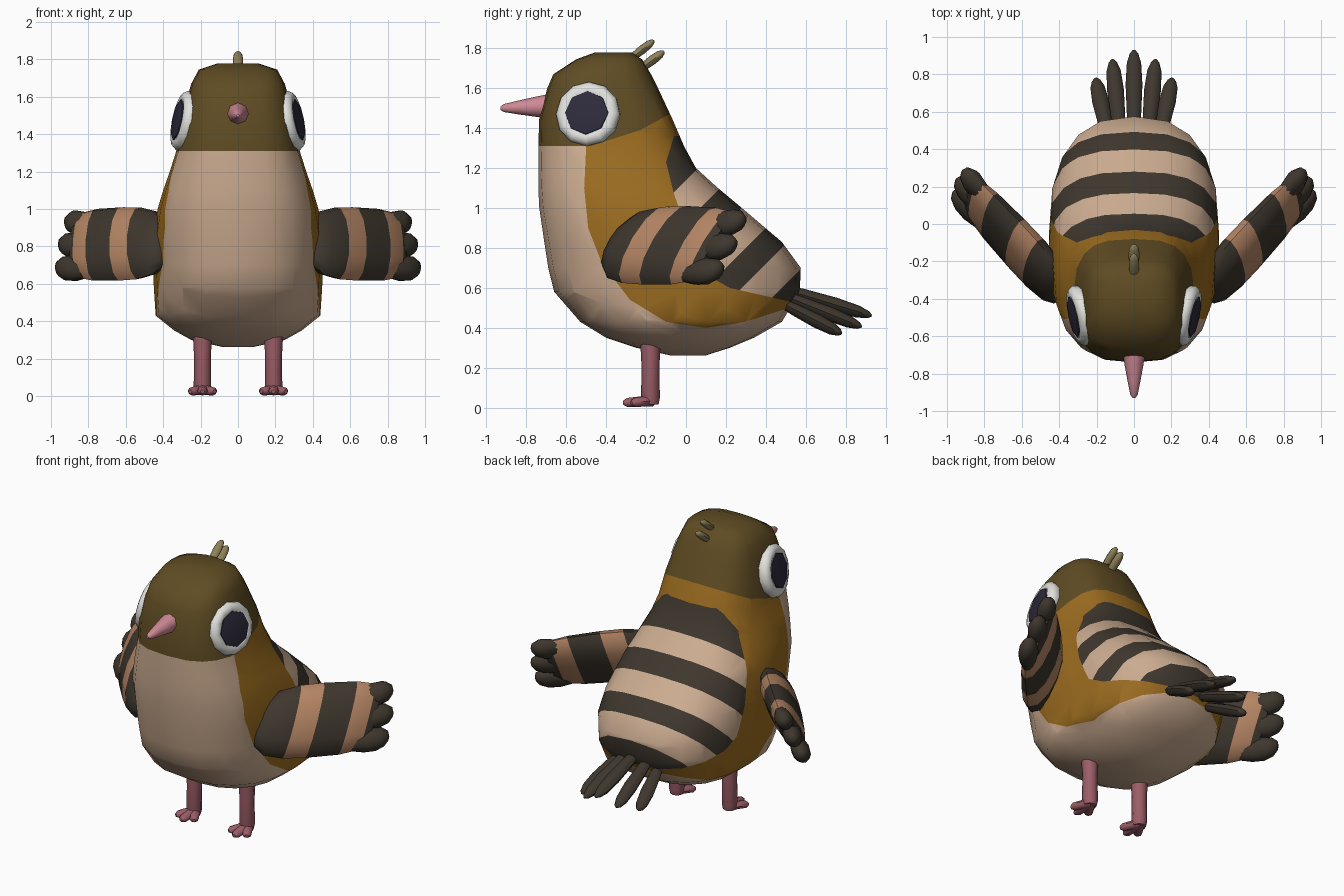
import bpy, bmesh, math
from mathutils import Vector

if "Cube" in bpy.data.objects:
    bpy.data.objects.remove(bpy.data.objects["Cube"])


def material(name, rgb):
    m = bpy.data.materials.new(name)
    m.diffuse_color = (*rgb, 1)
    m.use_nodes = True
    m.node_tree.nodes["Principled BSDF"].inputs["Base Color"].default_value = m.diffuse_color
    return m


CREAM = material("cream", (0.60, 0.41, 0.28))
OLIVE = material("olive", (0.115, 0.072, 0.017))
GOLD = material("gold", (0.33, 0.15, 0.014))
DARK = material("dark_brown", (0.048, 0.038, 0.027))
TAN = material("tan", (0.47, 0.24, 0.13))
PINK = material("beak_pink", (0.62, 0.25, 0.30))
ROSE = material("leg_rose", (0.33, 0.11, 0.135))
WHITE = material("eye_white", (0.75, 0.75, 0.72))
PUPIL = material("pupil", (0.027, 0.024, 0.045))
CREST = material("crest_olive", (0.27, 0.22, 0.10))


def finish(name, bm, mats, angle=50):
    bmesh.ops.recalc_face_normals(bm, faces=bm.faces)
    me = bpy.data.meshes.new(name)
    bm.to_mesh(me)
    bm.free()
    for m in mats:
        me.materials.append(m)
    ob = bpy.data.objects.new(name, me)
    bpy.context.collection.objects.link(ob)
    bpy.ops.object.select_all(action='DESELECT')
    ob.select_set(True)
    bpy.context.view_layer.objects.active = ob
    bpy.ops.object.shade_smooth_by_angle(angle=math.radians(angle))
    return ob


def loft(rings, bands=None):
    """Skin a list of point rings and cap both ends; bands gives a material per gap."""
    bm = bmesh.new()
    vs = [[bm.verts.new(p) for p in r] for r in rings]
    n = len(rings[0])
    for k in range(len(vs) - 1):
        for i in range(n):
            j = (i + 1) % n
            f = bm.faces.new((vs[k][i], vs[k][j], vs[k + 1][j], vs[k + 1][i]))
            f.material_index = bands[k] if bands else 0
    for end, k in ((vs[0], 0), (vs[-1], -1)):
        f = bm.faces.new(end)
        f.material_index = bands[k] if bands else 0
    return bm


def spindle(name, p0, p1, profile, mat, segs=8, side=Vector((1, 0, 0)), flat=1.0):
    """Round shape along p0-p1 from (fraction, radius) pairs; flat scales across side."""
    p0, p1 = Vector(p0), Vector(p1)
    d = (p1 - p0).normalized()
    u = (side - d * side.dot(d)).normalized()
    v = d.cross(u)
    rings = []
    for t, r in profile:
        c = p0.lerp(p1, t)
        rings.append([c + u * r * math.cos(a) + v * r * flat * math.sin(a)
                      for a in (2 * math.pi * i / segs for i in range(segs))])
    return finish(name, loft(rings), [mat])


def inside(p, poly):
    hit = False
    for (y0, z0), (y1, z1) in zip(poly, poly[1:] + poly[:1]):
        if (z0 > p.z) != (z1 > p.z) and p.y < (y1 - y0) * (p.z - z0) / (z1 - z0) + y0:
            hit = not hit
    return hit


def cut(bm, a, b):
    """Cut the surface along a side-on line from a to b, only near that line."""
    (y0, y1), (z0, z1) = sorted((a[0], b[0])), sorted((a[1], b[1]))
    e = 0.002
    faces = [f for f in bm.faces
             if max(v.co.y for v in f.verts) > y0 - e and min(v.co.y for v in f.verts) < y1 + e
             and max(v.co.z for v in f.verts) > z0 - e and min(v.co.z for v in f.verts) < z1 + e]
    edges = {x for f in faces for x in f.edges}
    verts = {x for f in faces for x in f.verts}
    bmesh.ops.bisect_plane(bm, geom=faces + list(edges) + list(verts), dist=1e-4,
                           plane_co=(0, a[0], a[1]), plane_no=(0, a[1] - b[1], b[0] - a[0]))


# Body and head: horizontal slices (height, front, back, half width, squareness)
SLICES = [(0.262, -0.08, 0.10, 0.08, 2.3), (0.30, -0.25, 0.22, 0.25, 2.4),
          (0.35, -0.40, 0.34, 0.34, 2.4), (0.43, -0.53, 0.48, 0.44, 2.5),
          (0.58, -0.66, 0.57, 0.45, 2.5), (0.70, -0.69, 0.575, 0.455, 2.5),
          (0.83, -0.71, 0.48, 0.455, 2.5), (1.00, -0.735, 0.28, 0.43, 2.6),
          (1.10, -0.74, 0.16, 0.40, 2.6), (1.20, -0.74, 0.05, 0.365, 2.7),
          (1.31, -0.74, -0.01, 0.33, 2.8), (1.45, -0.735, -0.07, 0.305, 3),
          (1.60, -0.695, -0.14, 0.27, 3), (1.67, -0.665, -0.175, 0.25, 3),
          (1.745, -0.55, -0.22, 0.21, 3), (1.778, -0.46, -0.27, 0.11, 2.5)]
rings = []
for z, yf, yb, w, n in SLICES:
    ring = []
    for i in range(20):
        c, s = math.cos(math.pi * i / 10), math.sin(math.pi * i / 10)
        ring.append((w * math.copysign(abs(c) ** (2 / n), c),
                     (yf + yb) / 2 + (yb - yf) / 2 * math.copysign(abs(s) ** (2 / n), s), z))
    rings.append(ring)
bm = loft(rings)

# Plumage areas as side-on outlines
HEAD = [(-1, 1.31), (-0.48, 1.31), (-0.23, 1.39), (0.1, 1.57), (0.1, 2), (-1, 2)]
BELLY = [(-1, 1.31), (-0.5, 1.31), (-0.51, 1.1), (-0.49, 0.9), (-0.42, 0.72), (-0.28, 0.54),
         (-0.1, 0.43), (0.1, 0.40), (0.3, 0.43), (0.7, 0.56), (0.7, 0), (-1, 0)]
SADDLE = [(0.4, 1.36), (-0.06, 1.36), (-0.1, 1.23), (-0.06, 1.07), (0.02, 0.85), (0.11, 0.66),
          (0.22, 0.60), (0.7, 0.49), (1.2, 0.6)]
STRIPES = [-1.14, -0.93, -0.72, -0.50, -0.32, -0.12]
for poly, count in ((HEAD, 3), (BELLY, 9), (SADDLE, 7)):
    for a, b in zip(poly[:count], poly[1:count + 1]):
        cut(bm, a, b)
for k in STRIPES:
    cut(bm, (k + 0.45, 0.45), (k + 1.4, 1.4))
for f in bm.faces:
    p = f.calc_center_median()
    if inside(p, HEAD):
        f.material_index = 1
    elif inside(p, BELLY):
        f.material_index = 0
    elif inside(p, SADDLE):
        f.material_index = 0 if sum(p.y - p.z > k for k in STRIPES) % 2 else 3
    else:
        f.material_index = 2
finish("body", bm, [CREAM, OLIVE, GOLD, DARK], 60)

# Beak
spindle("beak", (0, -0.68, 1.51), (0, -0.93, 1.50),
        [(0, 0.062), (0.3, 0.05), (0.65, 0.034), (0.93, 0.02), (1, 0.008)], PINK)

# Crest and tail feathers
PLUME = [(0, 0.6), (0.25, 0.85), (0.6, 1), (0.85, 0.85), (0.96, 0.5), (1, 0.15)]


def plume(name, p0, p1, r, mat, flat=0.8):
    spindle(name, p0, p1, [(t, r * k) for t, k in PLUME], mat, flat=flat)


plume("crest_upper", (0, -0.30, 1.73), (0, -0.16, 1.84), 0.028, CREST)
plume("crest_lower", (0, -0.25, 1.68), (0, -0.11, 1.785), 0.03, CREST)
TAIL = [(0, 0.0, 0.93, 0.60, 0.46), (0.075, 0.115, 0.88, 0.57, 0.405), (0.14, 0.205, 0.78, 0.53, 0.37)]
for x0, x1, y1, z0, z1 in TAIL:
    for s in ((1, -1) if x0 else (1,)):
        plume("tail_feather", (s * x0, 0.47, z0), (s * x1, y1, z1), 0.045, DARK)

for s in (1, -1):
    # Wing: slanted slices running out and back, with striped bands
    def wing_point(t, h, w):
        """t along the wing, h up its height, w through its thickness."""
        t += 0.35 * h
        n = w * 0.92 - h * 0.42
        return Vector((s * (0.40 + 0.687 * t + 0.727 * n),
                       -0.345 + 0.727 * t - 0.687 * n,
                       0.82 + 0.92 * h + 0.40 * w - 0.02 * t))

    def wing_rings(sections, h0=0):
        return [[wing_point(t, h0 + hh * math.sin(a), ww * math.cos(a))
                 for a in (math.pi * i / 6 for i in range(12))] for t, hh, ww in sections]

    sections = [(-0.025, 0.06, 0.03), (0.0, 0.13, 0.06), (0.07, 0.185, 0.085), (0.19, 0.21, 0.095),
                (0.33, 0.215, 0.09), (0.53, 0.21, 0.075), (0.645, 0.19, 0.06), (0.69, 0.16, 0.04)]
    finish("wing", loft(wing_rings(sections), [0, 0, 0, 1, 0, 1, 0]), [DARK, TAN])
    for h0, tip in ((0.13, 0.765), (0, 0.80), (-0.135, 0.81)):
        feather = [(0.60, 0.06, 0.04), (0.68, 0.072, 0.055), (tip - 0.06, 0.068, 0.052),
                   (tip - 0.015, 0.045, 0.035), (tip, 0.015, 0.012)]
        finish("wing_feather", loft(wing_rings(feather, h0)), [DARK])

    # Eye: rounded white rim with an eight-sided pupil
    c, d = Vector((s * 0.288, -0.49, 1.47)), Vector((s, -0.22, 0.2)).normalized()
    up = Vector((0, 0, 1))
    spindle("eye_white", c - d * 0.05, c + d * 0.05,
            [(0, 0.14), (0.3, 0.16), (0.6, 0.163), (0.82, 0.148), (0.9, 0.125), (0.85, 0.11)],
            WHITE, 12, up)
    spindle("pupil", c + d * 0.03, c + d * 0.044, [(0, 0.112), (0.8, 0.11), (1, 0.10)], PUPIL, 8, up)

    # Leg and three-toed foot
    spindle("leg", (s * 0.19, -0.178, 0.015), (s * 0.19, -0.178, 0.34),
            [(0, 0.04), (0.1, 0.047), (0.6, 0.045), (0.9, 0.05), (1, 0.05)], ROSE)
    for dx, y in ((-0.065, -0.275), (0, -0.315), (0.065, -0.275)):
        spindle("toe", (s * 0.19, -0.17, 0.035), (s * 0.19 + dx, y, 0.024),
                [(0, 0.034), (0.4, 0.03), (0.85, 0.027), (1, 0.012)], ROSE, flat=0.85)
